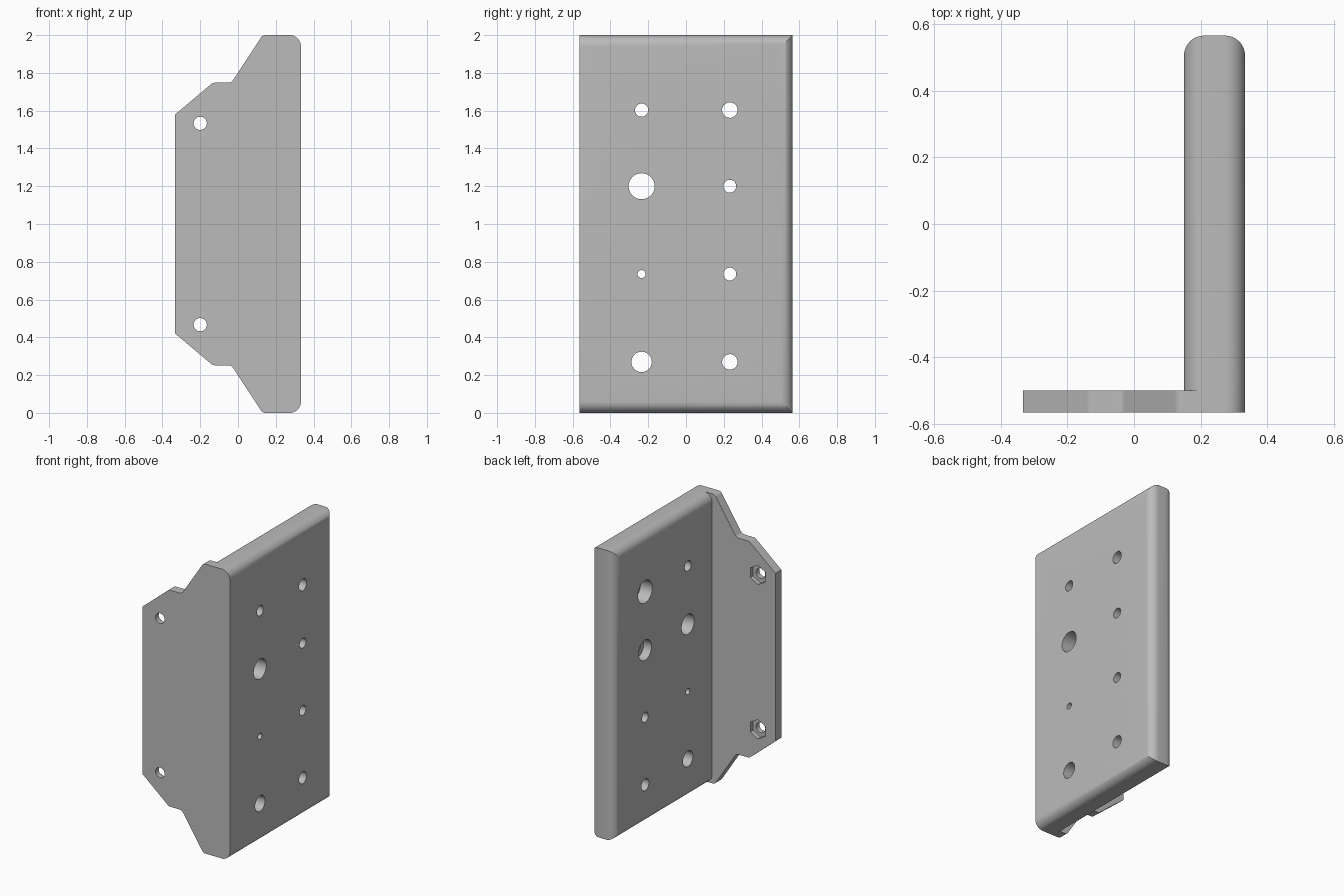
import bpy, bmesh, math
from mathutils import Vector

cube = bpy.data.objects.get("Cube")
if cube:
    bpy.data.objects.remove(cube, do_unlink=True)

grey = bpy.data.materials.new("plain grey")
grey.use_nodes = True
COLOUR = (0.5, 0.5, 0.5, 1)
grey.diffuse_color = COLOUR
grey.node_tree.nodes["Principled BSDF"].inputs["Base Color"].default_value = COLOUR


def rounded(points, steps=10):
    """Outline from (a, b, radius) corners, each rounded by an arc."""
    out = []
    for i, (a, b, r) in enumerate(points):
        p = Vector((a, b))
        if r == 0:
            out.append(p)
            continue
        u = (Vector(points[i - 1][:2]) - p).normalized()
        v = (Vector(points[(i + 1) % len(points)][:2]) - p).normalized()
        half = u.angle(v) / 2
        start = p + u * (r / math.tan(half))
        centre = p + (u + v).normalized() * (r / math.sin(half))
        end = p + v * (r / math.tan(half))
        s, e = start - centre, end - centre
        sweep = s.angle(e)
        for k in range(steps + 1):
            t = k / steps
            out.append(centre + (s * math.sin((1 - t) * sweep)
                                 + e * math.sin(t * sweep)) / math.sin(sweep))
    return out


def circle(a, b, r, sides=32):
    """Regular polygon outline; the first corner points along the second axis."""
    return [Vector((a + r * math.sin(math.tau * k / sides),
                    b + r * math.cos(math.tau * k / sides))) for k in range(sides)]


def extrude(name, outline, axis, lo, hi):
    """Prism from a 2D outline, extruded along x, y or z between lo and hi."""
    place = {"x": lambda p, d: (d, p.x, p.y),
             "y": lambda p, d: (p.x, d, p.y),
             "z": lambda p, d: (p.x, p.y, d)}[axis]
    bm = bmesh.new()
    base = bm.faces.new([bm.verts.new(place(p, lo)) for p in outline])
    top = bmesh.ops.extrude_face_region(bm, geom=[base])
    verts = [g for g in top["geom"] if isinstance(g, bmesh.types.BMVert)]
    bmesh.ops.translate(bm, verts=verts, vec=place(Vector((0, 0)), hi - lo))
    bmesh.ops.recalc_face_normals(bm, faces=bm.faces)
    mesh = bpy.data.meshes.new(name)
    bm.to_mesh(mesh)
    bm.free()
    mesh.materials.append(grey)
    ob = bpy.data.objects.new(name, mesh)
    bpy.context.collection.objects.link(ob)
    return ob


def combine(target, tool, operation):
    """Apply a boolean and remove the tool."""
    tool.hide_render = True
    mod = target.modifiers.new("combine", "BOOLEAN")
    mod.object, mod.operation, mod.solver = tool, operation, "EXACT"
    bpy.context.view_layer.objects.active = target
    bpy.ops.object.modifier_apply(modifier=mod.name)
    bpy.data.objects.remove(tool, do_unlink=True)


X0, X1, Y, R = 0.15, 0.333, 0.565, 0.06

# Upright slab: two crossed rounded profiles leave mitred corners
bracket = extrude("mounting_bracket", rounded(
    [(X0, -Y, 0), (X1, -Y, 0), (X1, Y, R), (X0, Y, R)]), "z", 0, 2)
combine(bracket, extrude("rounding", rounded(
    [(X0, 0, R), (X1, 0, R), (X1, 2, R), (X0, 2, R)]), "y", -1, 1), "INTERSECT")

# Side flange, symmetric about mid height
upper = [(-X1, 1.58, 0), (-0.133, 1.748, 0.03), (-0.035, 1.748, 0.03),
         (0.13, 2, 0.03), (X1, 2, R)]
lower = [(x, 2 - z, r) for x, z, r in reversed(upper)]
combine(bracket, extrude("flange", rounded(upper + lower), "y", -Y, -0.5), "UNION")

# Holes through the slab: (y, z, radius)
for y, z, r in [(-0.235, 1.603, 0.035), (-0.235, 1.2, 0.069),
                (-0.235, 0.735, 0.021), (-0.235, 0.27, 0.054),
                (0.232, 1.603, 0.041), (0.232, 1.2, 0.034),
                (0.232, 0.735, 0.034), (0.232, 0.27, 0.041)]:
    combine(bracket, extrude("hole", circle(y, z, r), "x", 0, 0.5), "DIFFERENCE")

# Counterbores on the inner face: (z, radius, depth)
for z, r, depth in [(1.603, 0.078, 0.09), (1.2, 0.07, 0.06)]:
    combine(bracket, extrude("counterbore", circle(0.232, z, r), "x", 0, X0 + depth),
            "DIFFERENCE")

# Flange screw holes with hexagonal nut pockets behind
for z in (0.467, 1.533):
    combine(bracket, extrude("screw_hole", circle(-0.2, z, 0.035), "y", -0.7, -0.4),
            "DIFFERENCE")
    combine(bracket, extrude("nut_pocket", circle(-0.2, z, 0.067, 6), "y", -0.53, -0.4),
            "DIFFERENCE")

# Smooth the roundings, keep the edges sharp
bpy.ops.object.select_all(action="DESELECT")
bracket.select_set(True)
bpy.context.view_layer.objects.active = bracket
bpy.ops.object.shade_smooth_by_angle(angle=math.radians(30))
